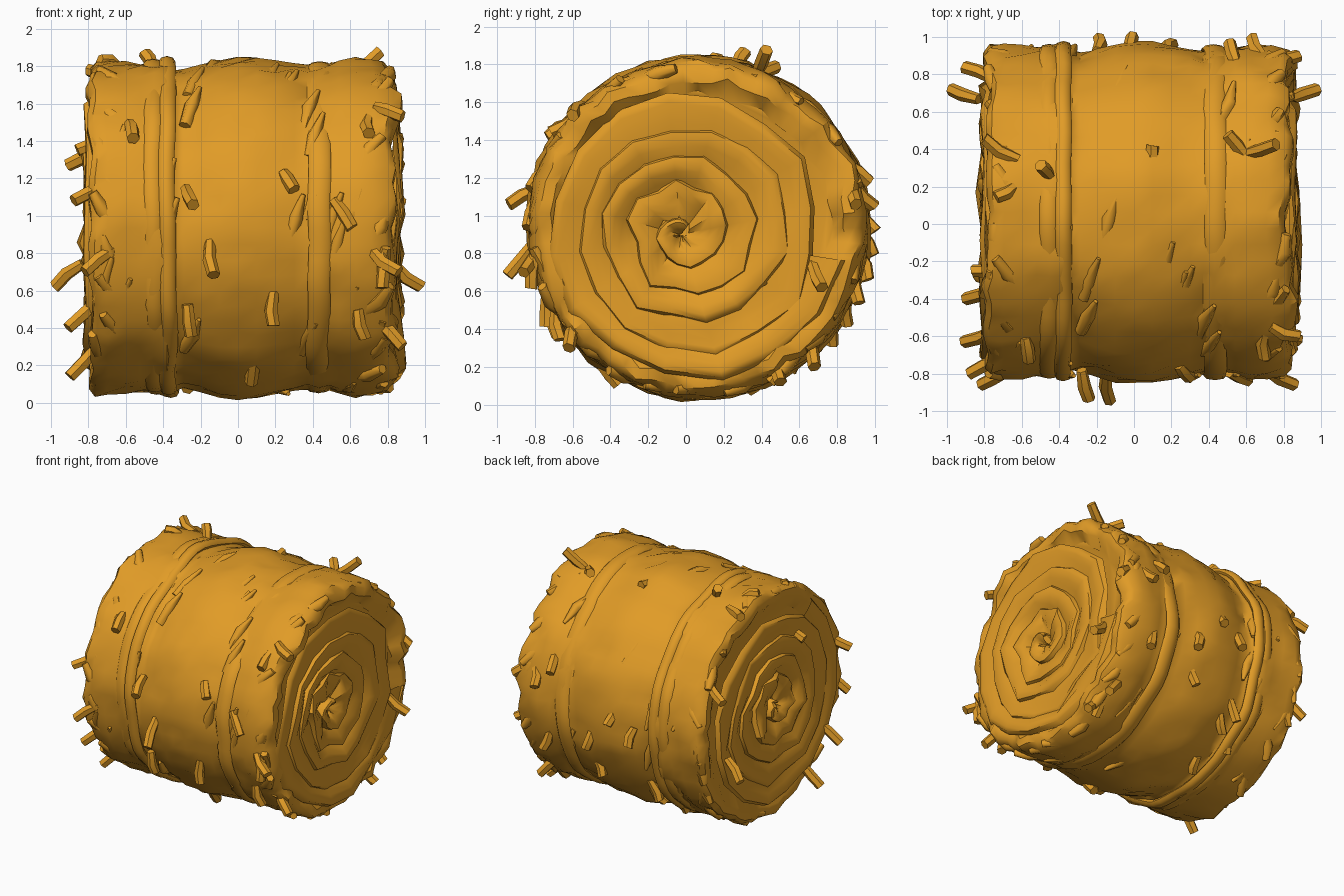
import bpy, bmesh, math, random
from mathutils import Vector, noise

random.seed(7)
if "Cube" in bpy.data.objects:
    bpy.data.objects.remove(bpy.data.objects["Cube"])

CY, CZ = 0.064, 0.935      # roll axis
SEG = 64
TAU = math.tau

straw_gold = bpy.data.materials.new("straw_gold")
straw_gold.use_nodes = True
gold = (0.75, 0.33, 0.02, 1)
straw_gold.diffuse_color = gold
straw_gold.node_tree.nodes["Principled BSDF"].inputs["Base Color"].default_value = gold


def on_roll(x, angle, r):
    """Point at a distance from the roll axis; angle 0 is up, positive to the back."""
    return Vector((x, CY + r * math.sin(angle), CZ + r * math.cos(angle)))


def rough(x, angle, scale, seed=0, around=3):
    return noise.noise(Vector((x * scale + seed, around * math.sin(angle), around * math.cos(angle))))


def finish(bm, name, sharp):
    bmesh.ops.recalc_face_normals(bm, faces=bm.faces)
    mesh = bpy.data.meshes.new(name)
    bm.to_mesh(mesh)
    bm.free()
    mesh.materials.append(straw_gold)
    obj = bpy.data.objects.new(name, mesh)
    bpy.context.collection.objects.link(obj)
    bpy.ops.object.select_all(action="DESELECT")
    obj.select_set(True)
    bpy.context.view_layer.objects.active = obj
    bpy.ops.object.shade_smooth_by_angle(angle=math.radians(sharp))


def loft(bm, rings, closed=False):
    """Skin a list of equal vertex loops."""
    pairs = list(zip(rings, rings[1:]))
    if closed:
        pairs.append((rings[-1], rings[0]))
    for a, b in pairs:
        n = len(a)
        for i in range(n):
            j = (i + 1) % n
            bm.faces.new((a[i], a[j], b[j], b[i]))


# Rolled body: side profile with shallow grooves, ends recessed behind the winding
side = [(-0.73, 0.7), (-0.79, 0.79), (-0.79, 0.85), (-0.76, 0.88), (-0.7, 0.885),
        (-0.6, 0.89), (-0.52, 0.88), (-0.45, 0.88), (-0.38, 0.885), (-0.33, 0.85),
        (-0.29, 0.845), (-0.2, 0.87), (-0.1, 0.9), (0, 0.905), (0.1, 0.905), (0.2, 0.89),
        (0.3, 0.875), (0.37, 0.862), (0.43, 0.875), (0.49, 0.87), (0.54, 0.885),
        (0.63, 0.895), (0.72, 0.885), (0.8, 0.87), (0.835, 0.84), (0.84, 0.78), (0.78, 0.7)]


def side_ring(bm, x, r):
    ring = []
    edge = max(0, abs(x) - 0.62) / 0.2
    for i in range(SEG):
        a = TAU * i / SEG
        swirl = a + 0.6 * x
        streak = 0.5 - 2 * abs(rough(x, a + x, 7, 40, 7))
        dr = 0.02 * rough(x, swirl, 4) + 0.02 * rough(x, swirl, 10, 5, 5) + 0.016 * streak
        dr += 0.035 * edge * rough(x, a, 6, 8, 8)
        dx = 0.05 * edge * rough(x, a, 0.5, 9, 6)
        ring.append(bm.verts.new(on_roll(x + dx, a, r + dr)))
    return ring


bm = bmesh.new()
rings = [side_ring(bm, x, r) for x, r in side]
loft(bm, rings)
for ring in (rings[0], rings[-1]):
    bm.faces.new(ring)
finish(bm, "rolled_bale", 40)


# Wound spiral on each end: one strip, each turn overlapping the next
def wound_end(name, sign, x_rim):
    bm = bmesh.new()
    per_turn = 16
    rows = []
    for i in range(int(per_turn * 4.9)):
        turn = i / per_turn
        a = -sign * TAU * turn + 0.6
        r = 0.04 + 0.15 * turn + 0.06 * rough(turn, a, 2, 4) * min(1, turn)
        height = 1.1 - 0.8 * min(1, r / 0.75) + 0.9 * rough(turn * 2, a, 1, 2)
        row = []
        for dr, lift in ((-0.14, -0.035), (-0.08, 0), (-0.03, 0.025), (0.015, 0.034),
                         (0.045, 0.025), (0.065, -0.045)):
            rr = max(0.005, r + dr * min(1, 0.4 + turn))
            dish = x_rim - 0.035 * max(0, 1 - rr / 0.55)
            x = dish + lift * height + 0.04 * rough(rr, a, 6, 11 + sign, 3)
            p = on_roll(sign * x, a, rr)
            p += Vector((0, -0.09, -0.035)) * max(0, 1 - rr)
            row.append(bm.verts.new(p))
        rows.append(row)
    for a, b in zip(rows, rows[1:]):
        for k in range(len(a) - 1):
            bm.faces.new((a[k], a[k + 1], b[k + 1], b[k]))
    finish(bm, name, 45)


wound_end("right_wound_end", 1, 0.85)
wound_end("left_wound_end", -1, 0.8)


# Binding bands sunk into the side
def band(name, x0, radius, width, thick):
    bm = bmesh.new()
    loops = []
    for i in range(SEG):
        a = TAU * i / SEG
        x = x0 + 0.02 * rough(x0, a, 1, 20)
        r = radius + 0.03 * rough(x0, a, 1, 30)
        loops.append([bm.verts.new(on_roll(x + width * math.cos(t), a, r + thick * math.sin(t)))
                      for t in (TAU * k / 8 for k in range(8))])
    loft(bm, loops, closed=True)
    finish(bm, name, 50)


band("left_band", -0.375, 0.878, 0.045, 0.03)
band("left_band_strand", -0.45, 0.87, 0.05, 0.022)
band("right_band", 0.43, 0.868, 0.06, 0.022)


# Loose straws: short bent tubes with cut ends
def straw(bm, base, tip, radius=0.037, end=0.95):
    middle = (base + tip) / 2 + Vector([random.uniform(-0.015, 0.015) for _ in range(3)])
    axis = (tip - base).normalized()
    u = axis.orthogonal().normalized()
    v = axis.cross(u)
    loops = []
    for p, s in ((base, 0.8), (middle, 1), (tip, end)):
        loops.append([bm.verts.new(p + radius * s * (u * math.cos(t) + v * math.sin(t)))
                      for t in (TAU * k / 6 for k in range(6))])
    loft(bm, loops)
    bm.faces.new(loops[0])
    bm.faces.new(loops[-1])


# tip x, tip angle, shift of base in x and angle, tip distance from axis
placed = [
    (-0.24, -83, -0.04, 7, 1.01), (-0.13, -104, -0.02, 9, 1.04), (0.19, -123, 0, 10, 0.96),
    (-0.25, -128, -0.02, 10, 0.94), (0.07, -153, 0.02, 12, 0.93), (0.3, -77, -0.06, 7, 0.91),
    (-0.56, -59, -0.02, 9, 0.93), (0.7, -57, 0, 10, 0.93), (0.68, -129, -0.04, 9, 0.94),
    (0.77, -110, 0, 11, 0.94), (0.61, -90, -0.1, 10, 0.9), (-0.8, 25, 0.18, -6, 0.93),
    (0.76, 21, -0.16, 0, 1.01), (0.5, 26, 0.1, -6, 0.95), (0.1, 23, -0.02, -7, 0.91),
    (-0.5, 15, 0.05, -2, 0.97), (-0.74, 5, 0.1, 4, 0.9),
]
# tips that stick out past the ends: x, y, z
overhang = [
    (-0.98, 0.72, 0.62), (0.98, 0.72, 0.62), (-0.91, 0.84, 1.27), (-0.91, -0.63, 0.4),
    (-0.9, -0.4, 0.14), (-0.88, -0.8, 1.08), (0.88, -0.62, 0.3), (0.88, 0.9, 1.06),
    (-0.82, -0.86, 0.7), (0.86, -0.86, 0.7), (0.88, -0.6, 1.53), (0.85, 0.5, 0.12),
    (-0.86, -0.25, 1.35), (0.8, 0.68, 0.2),
]
bm = bmesh.new()
for x, a, dx, da, r in placed:
    a, b = math.radians(a), math.radians(a + da)
    straw(bm, on_roll(x + dx, b, 0.87), on_roll(x, a, r))
axis_point = Vector((0, CY, CZ))
for tip in overhang:
    tip = Vector(tip)
    inward = (axis_point - tip) * Vector((0, 1, 1))
    side_step = Vector((-math.copysign(0.15, tip.x), 0, 0.1))
    straw(bm, tip + side_step + inward * 0.08, tip)

# Scattered straws over the back and underside
for k in range(12):
    a = math.radians(75 + 8 * k)
    x = random.uniform(-0.75, 0.75)
    lift = 0.9 if k > 7 else 0.94
    straw(bm, on_roll(x, a - 0.14, 0.86), on_roll(x + random.uniform(-0.08, 0.08), a, lift))
finish(bm, "loose_straws", 40)

# Tapered shreds lying along the wrap, thicker round both rims
bm = bmesh.new()
for k in range(44):
    a = random.uniform(0, TAU)
    x = random.uniform(-0.7, 0.7)
    straw(bm, on_roll(x - 0.08, a - 0.3, 0.84), on_roll(x, a, 0.89), 0.04, 0.3)
for k in range(56):
    sign = 1 if k % 2 else -1
    a = TAU * k / 56 + random.uniform(-0.1, 0.1)
    x = sign * random.uniform(0.74, 0.8) + 0.02
    straw(bm, on_roll(x - sign * random.uniform(0.02, 0.16), a - 0.2, 0.84),
          on_roll(x, a, random.uniform(0.83, 0.89)), 0.045, 0.6)
finish(bm, "wrap_shreds", 60)
